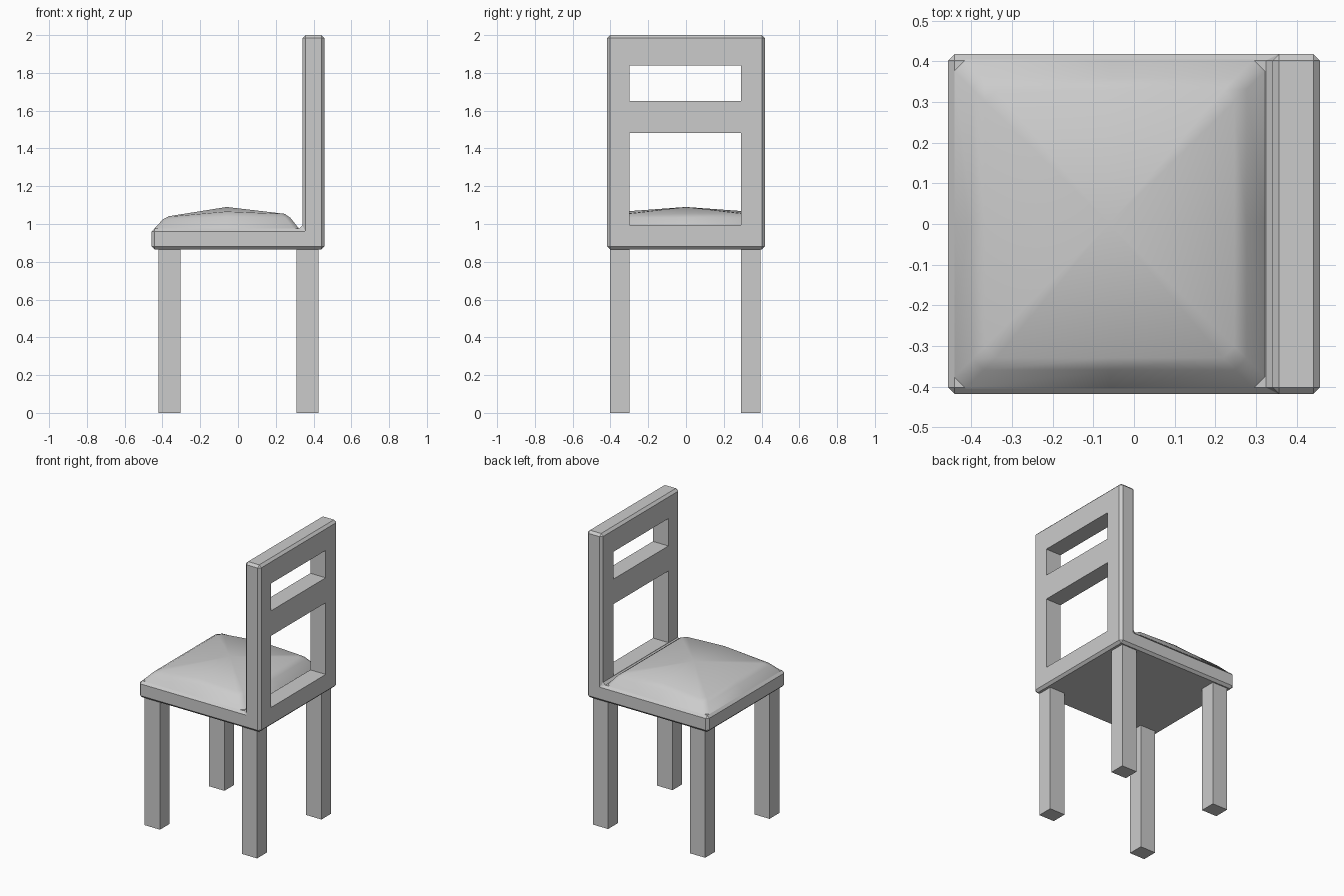
import bpy, bmesh

if "Cube" in bpy.data.objects:
    bpy.data.objects.remove(bpy.data.objects["Cube"])


def finish(name, bm):
    bmesh.ops.recalc_face_normals(bm, faces=bm.faces[:])
    me = bpy.data.meshes.new(name)
    bm.to_mesh(me)
    bm.free()
    ob = bpy.data.objects.new(name, me)
    bpy.context.collection.objects.link(ob)
    return ob


def box(name, x0, x1, y0, y1, z0, z1):
    bm = bmesh.new()
    bmesh.ops.create_cube(bm, size=1)
    for v in bm.verts:
        v.co = (x1 if v.co.x > 0 else x0, y1 if v.co.y > 0 else y0, z1 if v.co.z > 0 else z0)
    return finish(name, bm)


def activate(ob):
    bpy.ops.object.select_all(action='DESELECT')
    ob.select_set(True)
    bpy.context.view_layer.objects.active = ob


# Seat and back: one L-shaped profile, extruded across the width
SEAT_TOP = 0.977
profile = [(-0.457, 0.865), (0.457, 0.865), (0.457, 2.0), (0.341, 2.0), (0.341, SEAT_TOP), (-0.457, SEAT_TOP)]
bm = bmesh.new()
face = bm.faces.new([bm.verts.new((x, -0.418, z)) for x, z in profile])
ext = bmesh.ops.extrude_face_region(bm, geom=[face])
bmesh.ops.translate(bm, vec=(0, 0.836, 0), verts=[g for g in ext['geom'] if isinstance(g, bmesh.types.BMVert)])
frame = finish("seat_and_back", bm)
activate(frame)
bevel = frame.modifiers.new("chamfer", 'BEVEL')
bevel.width = 0.016
bevel.segments = 1
bpy.ops.object.modifier_apply(modifier=bevel.name)

# Two openings through the back
for z0, z1 in [(0.995, 1.482), (1.652, 1.838)]:
    cutter = box("back_opening_cutter", 0.2, 0.6, -0.298, 0.29, z0, z1)
    cutter.hide_render = True
    activate(frame)
    cut = frame.modifiers.new("opening", 'BOOLEAN')
    cut.operation = 'DIFFERENCE'
    cut.solver = 'EXACT'
    cut.object = cutter
    bpy.ops.object.modifier_apply(modifier=cut.name)
    bpy.data.objects.remove(cutter, do_unlink=True)


# Cushion: octagonal rings with side midpoints, rising to a low peak
def ring(bm, inset, front, back, side, cut=0.028):
    x0, x1, y = -0.442 + inset, 0.322 - inset, 0.404 - inset
    xm = (x0 + x1) / 2
    pts = [(x0, 0, front), (x0, -y + cut, front), (x0 + cut, -y, front), (xm, -y, side),
           (x1 - cut, -y, back), (x1, -y + cut, back), (x1, 0, back), (x1, y - cut, back),
           (x1 - cut, y, back), (xm, y, side), (x0 + cut, y, front), (x0, y - cut, front)]
    return [bm.verts.new(p) for p in pts]


bm = bmesh.new()
rings = [ring(bm, 0, SEAT_TOP, SEAT_TOP, SEAT_TOP),
         ring(bm, 0.045, 1.025, 1.033, 1.038),
         ring(bm, 0.075, 1.041, 1.054, 1.066)]
for low, high in zip(rings, rings[1:]):
    for i in range(12):
        j = (i + 1) % 12
        bm.faces.new((low[i], low[j], high[j], high[i]))
peak = bm.verts.new((-0.06, 0, 1.09))
for i in range(12):
    bm.faces.new((rings[-1][i], rings[-1][(i + 1) % 12], peak))
cushion = finish("cushion", bm)
activate(cushion)
bpy.ops.object.shade_smooth_by_angle(angle=1.05)

# Four legs
for row, x0, x1 in [("front", -0.42, -0.305), ("back", 0.31, 0.425)]:
    for side, y0, y1 in [("right", -0.402, -0.298), ("left", 0.29, 0.394)]:
        box(f"{row}_{side}_leg", x0, x1, y0, y1, 0, 0.87)
